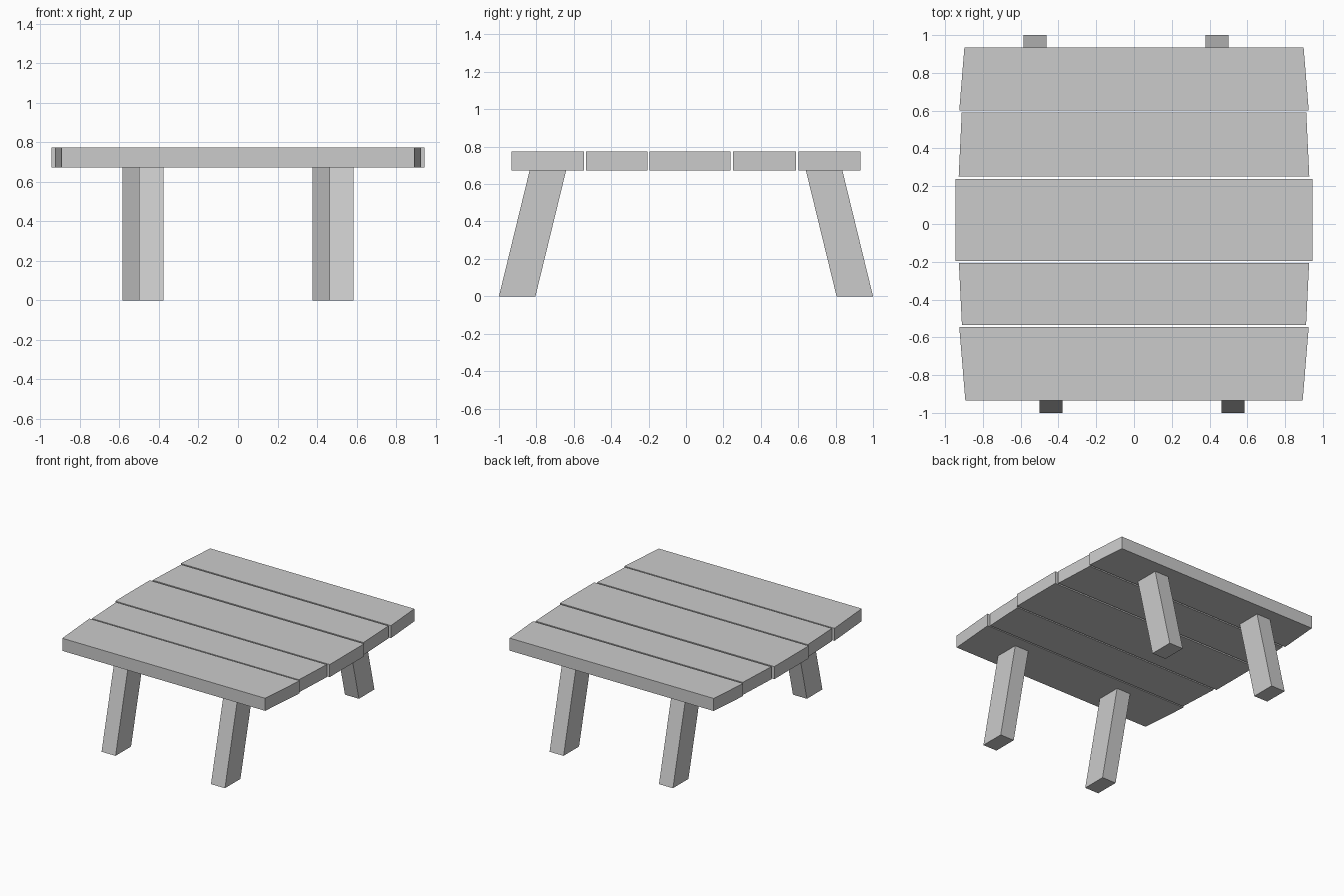
import bpy

if "Cube" in bpy.data.objects:
    bpy.data.objects.remove(bpy.data.objects["Cube"])

Z_UNDER, Z_TOP = 0.673, 0.773


def loft(name, bottom, top):
    """Solid between two matching four-point loops."""
    faces = [(3, 2, 1, 0), (4, 5, 6, 7)]
    faces += [(i, (i + 1) % 4, (i + 1) % 4 + 4, i + 4) for i in range(4)]
    mesh = bpy.data.meshes.new(name)
    mesh.from_pydata(bottom + top, [], faces)
    obj = bpy.data.objects.new(name, mesh)
    bpy.context.collection.objects.link(obj)
    return obj


def rect(x0, x1, y0, y1, z):
    return [(x0, y0, z), (x1, y0, z), (x1, y1, z), (x0, y1, z)]


# Table top planks: y start, y end, half width at start, half width at end
planks = [
    (-0.934, -0.546, 0.893, 0.925),
    (-0.535, -0.207, 0.911, 0.927),
    (-0.195, 0.238, 0.944, 0.944),
    (0.252, 0.589, 0.928, 0.912),
    (0.602, 0.934, 0.925, 0.898),
]
for i, (y0, y1, w0, w1) in enumerate(planks, 1):
    outline = [(-w0, y0), (w0, y0), (w1, y1), (-w1, y1)]
    loft(f"top_plank_{i}",
         [(x, y, Z_UNDER) for x, y in outline],
         [(x, y, Z_TOP) for x, y in outline])

# Splayed legs: the back pair is the front pair turned half way round
for side, x0, x1 in (("a", -0.501, -0.378), ("b", 0.462, 0.585)):
    for end, s in (("front", 1), ("back", -1)):
        foot = rect(x0, x1, -1.0, -0.805, 0)
        head = rect(x0, x1, -0.836, -0.641, Z_UNDER)
        turn = [[(x * s, y * s, z) for x, y, z in loop] for loop in (foot, head)]
        loft(f"{end}_leg_{side}", *turn)
